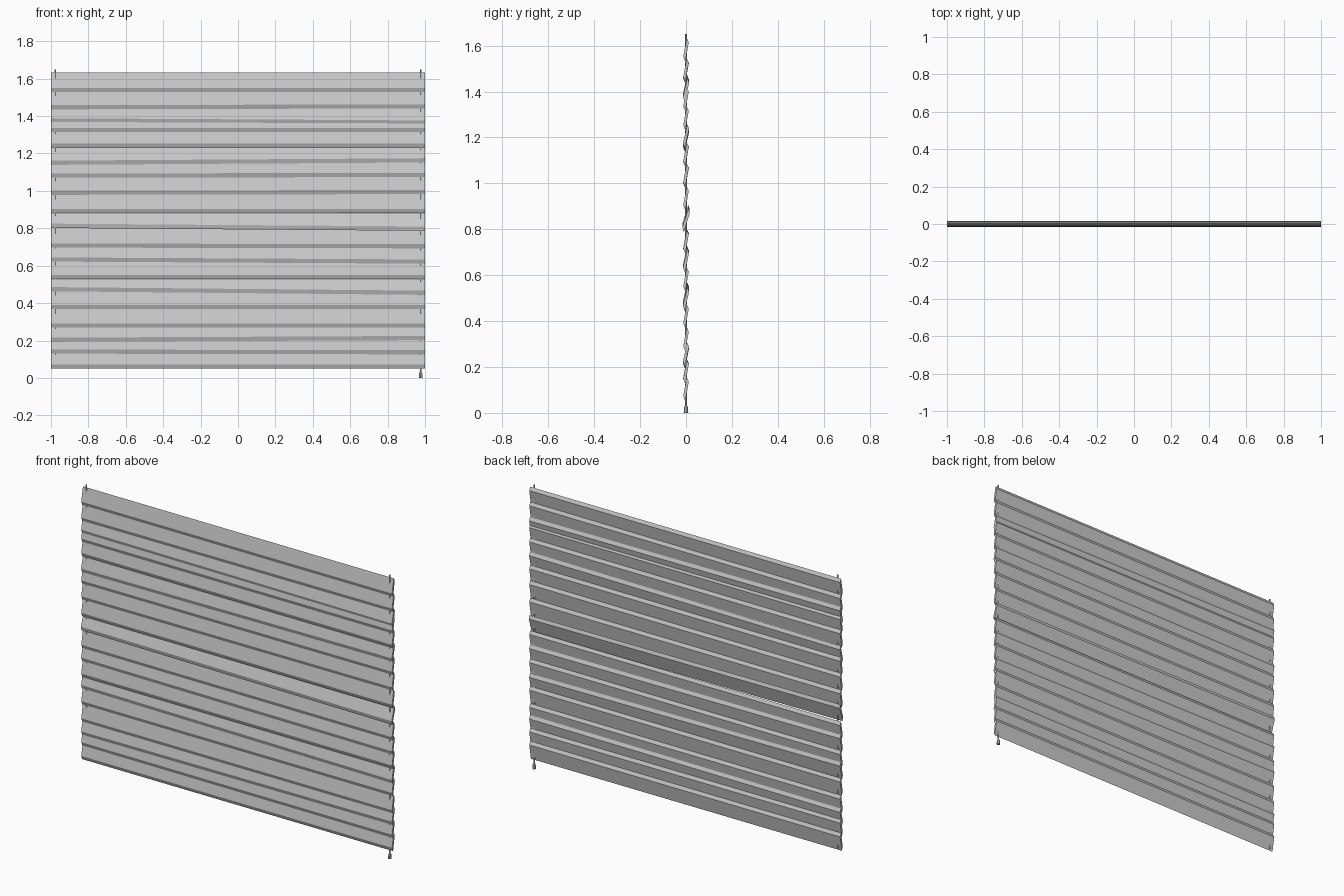
import bpy, bmesh, math

if "Cube" in bpy.data.objects:
    bpy.data.objects.remove(bpy.data.objects["Cube"])

# Height of each slat's lower lip at the left and right end
LEFT = [1.54, 1.447, 1.377, 1.325, 1.242, 1.150, 1.082, 0.990, 0.893, 0.812,
        0.708, 0.633, 0.540, 0.474, 0.380, 0.280, 0.204, 0.141, 0.061]
RIGHT = [1.54, 1.452, 1.365, 1.325, 1.242, 1.163, 1.085, 0.994, 0.893, 0.797,
         0.704, 0.622, 0.540, 0.455, 0.380, 0.280, 0.213, 0.137, 0.061]
# Extra lean of the few crooked slats
LEAN = {2: 0.04, 5: 0.05, 9: 0.13, 11: 0.03, 13: 0.05, 16: 0.03}
# Slat cross-section (y, z)
PROFILE = [(0.003, 0.053), (0.012, 0.034), (-0.003, -0.052), (-0.012, -0.030)]


def make_object(name, bm):
    bmesh.ops.recalc_face_normals(bm, faces=bm.faces)
    mesh = bpy.data.meshes.new(name)
    bm.to_mesh(mesh)
    bm.free()
    obj = bpy.data.objects.new(name, mesh)
    bpy.context.collection.objects.link(obj)
    return obj


def slat(name, z_left, z_right, lean):
    bm = bmesh.new()
    c, s = math.cos(lean), math.sin(lean)
    rings = []
    for x, z0 in ((-1, z_left), (1, z_right)):
        rings.append([bm.verts.new((x, y * c + z * s, z0 + 0.041 + z * c - y * s))
                      for y, z in PROFILE])
    n = len(PROFILE)
    for i in range(n):
        j = (i + 1) % n
        bm.faces.new((rings[0][i], rings[0][j], rings[1][j], rings[1][i]))
    bm.faces.new(rings[0])
    bm.faces.new(rings[1])
    return make_object(name, bm)


def rod(name, x, z0, z1, r0, r1, sides=8):
    bm = bmesh.new()
    bmesh.ops.create_cone(bm, cap_ends=True, segments=sides,
                          radius1=r0, radius2=r1, depth=z1 - z0)
    bmesh.ops.translate(bm, verts=bm.verts, vec=(x, 0, (z0 + z1) / 2))
    return make_object(name, bm)


# Slats
for i, (zl, zr) in enumerate(zip(LEFT, RIGHT)):
    slat(f"slat_{i + 1:02d}", zl, zr, LEAN.get(i, 0.0))

# Lift cords
rod("left_cord", -0.977, 0.06, 1.65, 0.004, 0.004)
rod("right_cord", 0.977, 0.02, 1.65, 0.004, 0.004)

# Cord pull
rod("cord_pull", 0.977, 0.0, 0.025, 0.010, 0.008)
rod("cord_pull_neck", 0.977, 0.025, 0.033, 0.008, 0.004)
